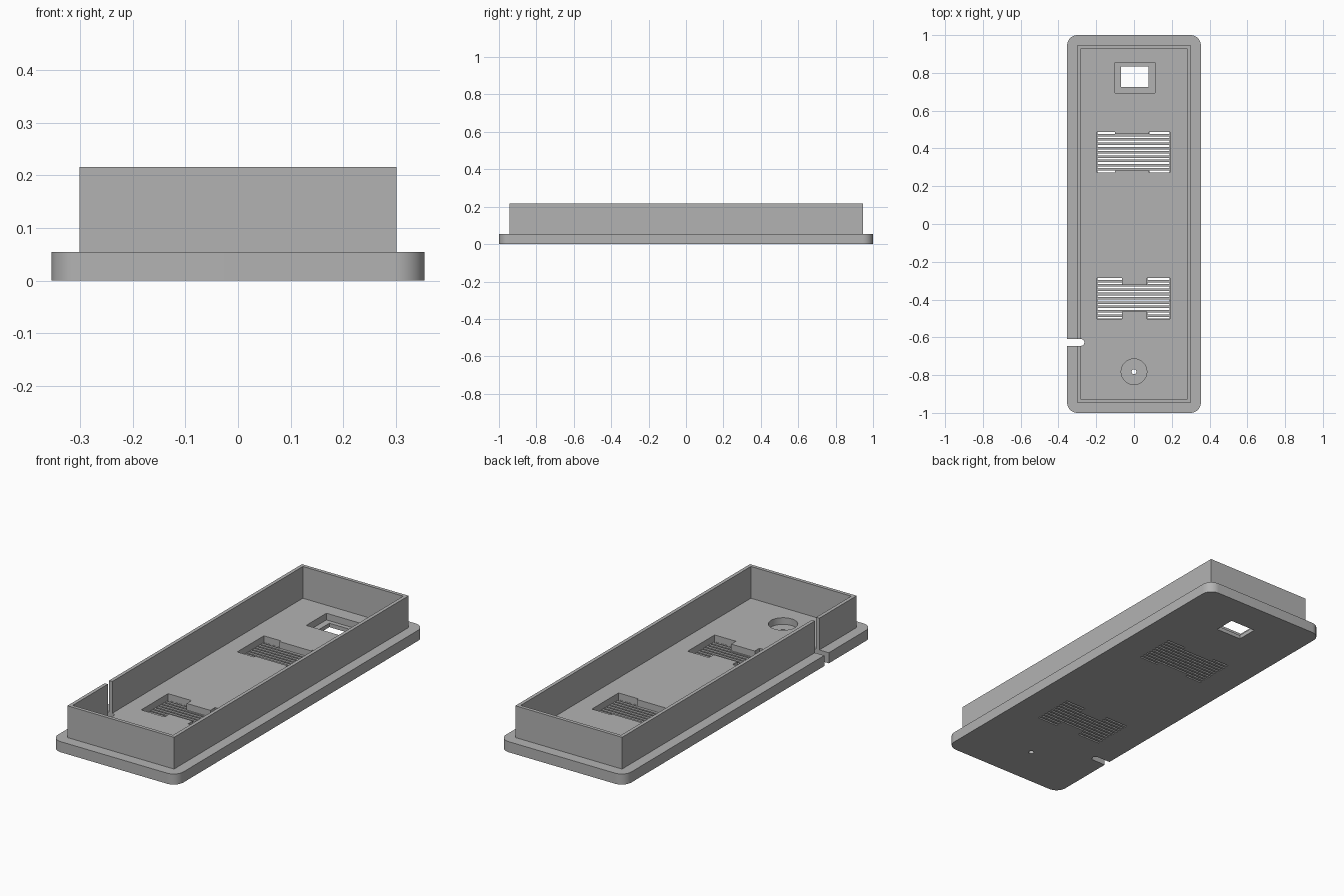
import bpy, bmesh
from mathutils import Matrix, Vector

old = bpy.data.objects.get("Cube")
if old:
    bpy.data.objects.remove(old, do_unlink=True)

PLATE_TOP, WALL_TOP, SKIN = 0.054, 0.216, 0.02
BELOW, ABOVE = -0.05, 0.3

grey = bpy.data.materials.new("plain grey")
grey.use_nodes = True
grey.diffuse_color = (0.45, 0.45, 0.45, 1)
grey.node_tree.nodes["Principled BSDF"].inputs["Base Color"].default_value = grey.diffuse_color


def add_box(bm, x0, x1, y0, y1, z0, z1):
    size = Vector((x1 - x0, y1 - y0, z1 - z0))
    mid = Vector((x0 + x1, y0 + y1, z0 + z1)) / 2
    bmesh.ops.create_cube(bm, size=1, matrix=Matrix.Translation(mid) @ Matrix.Diagonal(size).to_4x4())


def add_cylinder(bm, x, y, r, z0, z1, sides=48):
    bmesh.ops.create_cone(bm, cap_ends=True, segments=sides, radius1=r, radius2=r, depth=z1 - z0,
                          matrix=Matrix.Translation((x, y, (z0 + z1) / 2)))


def add_prism(bm, outline, z0, z1):
    face = bm.faces.new([bm.verts.new((x, y, z0)) for x, y in outline])
    # Keep the lower face so the prism stays closed
    top = bmesh.ops.extrude_face_region(bm, geom=[face], use_keep_orig=True)["geom"]
    bmesh.ops.translate(bm, vec=(0, 0, z1 - z0), verts=[v for v in top if isinstance(v, bmesh.types.BMVert)])


def round_uprights(bm, edges, radius):
    bmesh.ops.bevel(bm, geom=edges, offset=radius, segments=10, profile=0.5, affect='EDGES')


def uprights(bm):
    return [e for e in bm.edges if abs(e.verts[0].co.z - e.verts[1].co.z) > 0.01]


def finish(bm, name):
    bmesh.ops.recalc_face_normals(bm, faces=bm.faces)
    mesh = bpy.data.meshes.new(name)
    bm.to_mesh(mesh)
    bm.free()
    mesh.materials.append(grey)
    obj = bpy.data.objects.new(name, mesh)
    bpy.context.collection.objects.link(obj)
    return obj


def cut(target, cutter):
    mod = target.modifiers.new("cut", 'BOOLEAN')
    mod.operation, mod.solver, mod.object = 'DIFFERENCE', 'EXACT', cutter
    bpy.context.view_layer.objects.active = target
    bpy.ops.object.modifier_apply(modifier=mod.name)


# Base plate with rounded corners
bm = bmesh.new()
add_box(bm, -0.354, 0.354, -1, 1, 0, PLATE_TOP)
round_uprights(bm, uprights(bm), 0.055)
plate = finish(bm, "base_plate")

# Upright rim wall
bm = bmesh.new()
add_box(bm, -0.301, 0.301, -0.945, 0.945, PLATE_TOP, WALL_TOP)
wall = finish(bm, "rim_wall")
bm = bmesh.new()
add_box(bm, -0.283, 0.283, -0.927, 0.927, BELOW, ABOVE)
cavity = finish(bm, "cavity_cutter")

# Vents: y range, then x range and depth of the two tabs that narrow the pocket
X0, X1 = -0.195, 0.19
vents = [dict(y0=0.272, y1=0.487, tx0=-0.1, tx1=0.08, tab=0.01),
         dict(y0=-0.502, y1=-0.285, tx0=-0.063, tx1=0.07, tab=0.038)]

# Pockets sunk into the floor: vents, window recess, screw recess
bm = bmesh.new()
for v in vents:
    y0, y1, a, b, t = v["y0"], v["y1"], v["tx0"], v["tx1"], v["tab"]
    add_prism(bm, [(X0, y0), (a, y0), (a, y0 + t), (b, y0 + t), (b, y0), (X1, y0),
                   (X1, y1), (b, y1), (b, y1 - t), (a, y1 - t), (a, y1), (X0, y1)], SKIN, ABOVE)
add_box(bm, -0.1, 0.112, 0.693, 0.855, SKIN, ABOVE)
add_cylinder(bm, 0, -0.782, 0.068, SKIN, ABOVE)
pockets = finish(bm, "pocket_cutter")

# Openings right through the skin: grille slots, window, screw hole
bm = bmesh.new()
SLOTS, E = 10, 0.001
for v in vents:
    pitch = (v["y1"] - v["y0"]) / (SLOTS - 0.5)
    for i in range(SLOTS):
        s1 = v["y1"] - i * pitch - E
        s0 = s1 - pitch / 2 + 2 * E
        blocked = s1 > v["y1"] - v["tab"] or s0 < v["y0"] + v["tab"]
        spans = [(X0, v["tx0"]), (v["tx1"], X1)] if blocked else [(X0, X1)]
        for a, b in spans:
            add_box(bm, a + E, b - E, s0, s1, BELOW, SKIN + 0.01)
add_box(bm, -0.068, 0.076, 0.724, 0.833, BELOW, ABOVE)
add_cylinder(bm, 0, -0.782, 0.013, BELOW, ABOVE, 24)
openings = finish(bm, "opening_cutter")

# Cable slot with a rounded inner end
bm = bmesh.new()
add_box(bm, -0.5, -0.263, -0.645, -0.609, BELOW, ABOVE)
round_uprights(bm, [e for e in uprights(bm) if e.verts[0].co.x > -0.3], 0.0175)
cable = finish(bm, "cable_slot_cutter")

for target, cutter in ((plate, pockets), (plate, openings), (plate, cable), (wall, cavity), (wall, cable)):
    cut(target, cutter)
for cutter in (pockets, openings, cable, cavity):
    bpy.data.objects.remove(cutter, do_unlink=True)

# Smooth curved sides, keep edges crisp
bpy.ops.object.select_all(action='DESELECT')
for obj in (plate, wall):
    obj.select_set(True)
    bpy.context.view_layer.objects.active = obj
bpy.ops.object.shade_smooth_by_angle()
